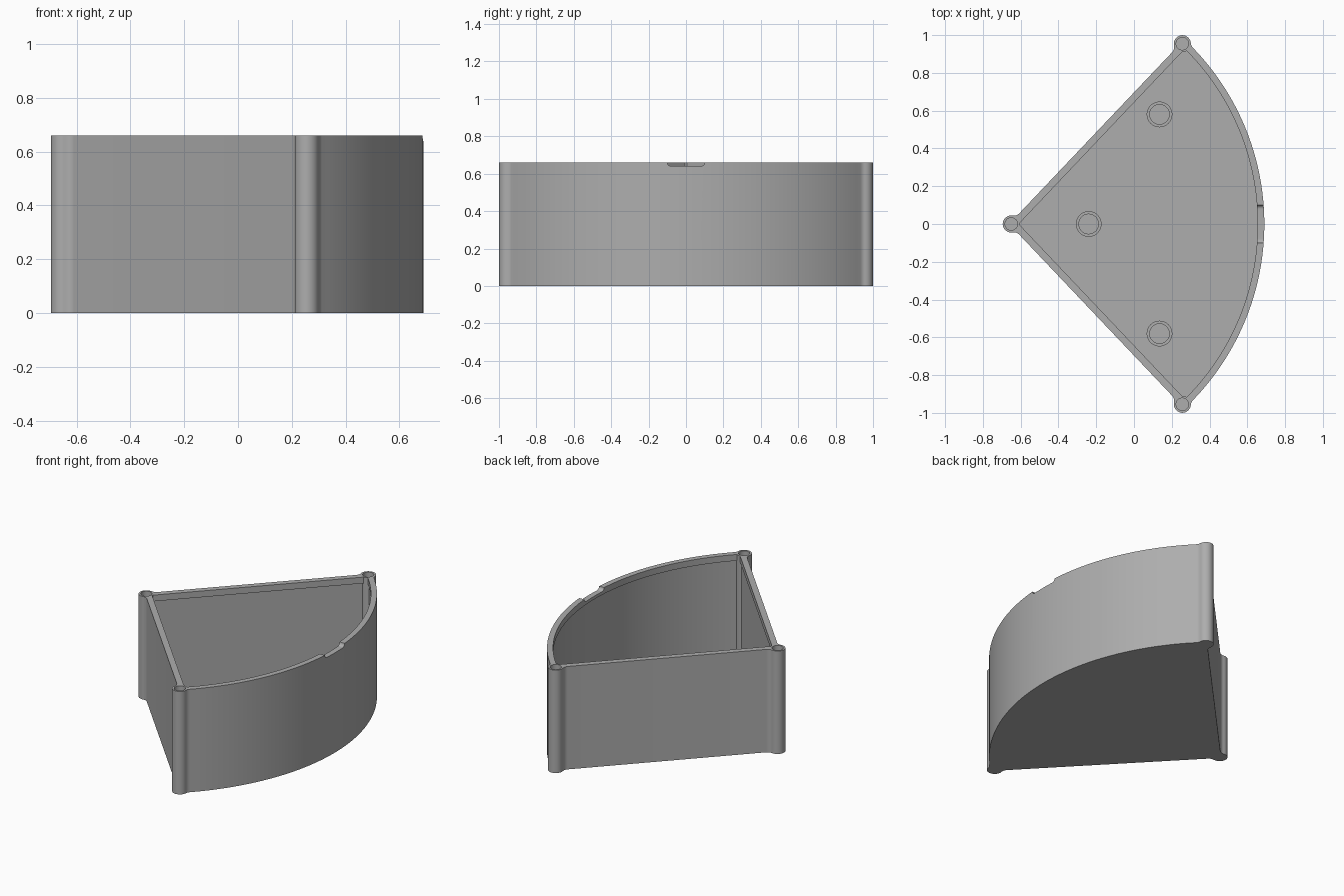
import bpy, bmesh
from math import sin, cos, radians, degrees, acos, asin, atan2, sqrt

if "Cube" in bpy.data.objects:
    bpy.data.objects.remove(bpy.data.objects["Cube"])

APEX_X, HALF = -0.65, 46.5        # sector tip and half of its opening angle
LENGTH, RADIUS = 1.316, 1.34      # tip to corner post, tip to curved wall
POST, FILLET = 0.045, 0.04
OUT, IN, WALL = 0.008, 0.029, 0.035
HEIGHT, FLOOR, LIP = 0.66, 0.035, 0.04

grey = bpy.data.materials.new("plain_grey")
grey.use_nodes = True
grey.diffuse_color = (0.42, 0.42, 0.42, 1)
grey.node_tree.nodes["Principled BSDF"].inputs["Base Color"].default_value = grey.diffuse_color


def arc(cx, cy, r, start, end, steps):
    angles = [radians(start + (end - start) * i / steps) for i in range(steps + 1)]
    return [(cx + r * cos(a), cy + r * sin(a)) for a in angles]


def meeting(big, small):
    """Angle below the side line where a circle round the tip meets one round the post."""
    return acos((LENGTH ** 2 + big ** 2 - small ** 2) / (2 * LENGTH * big))


def whole(half):
    """Turn a half outline, laid along the side line, into the mirrored full outline."""
    c, s = cos(radians(HALF)), sin(radians(HALF))
    pts = [(APEX_X + a * c - b * s, a * s + b * c) for a, b in half]
    return pts + [(x, -y) for x, y in pts[-2:0:-1]]


def outer_outline():
    reach = POST + FILLET
    side = OUT + FILLET
    along = sqrt(reach ** 2 - side ** 2)
    tilt = degrees(asin(side / reach))
    t = meeting(RADIUS + FILLET, reach)
    fx, fy = (RADIUS + FILLET) * cos(t), -(RADIUS + FILLET) * sin(t)
    turn = degrees(atan2(fy, fx - LENGTH))
    half = arc(0, 0, POST, 180 - HALF, tilt, 12)
    half += arc(along, side, FILLET, 180 + tilt, 270, 6)[1:]
    half += arc(LENGTH - along, side, FILLET, 270, 360 - tilt, 6)
    half += arc(LENGTH, 0, POST, 180 - tilt, turn, 20)[1:]
    half += arc(fx, fy, FILLET, 180 + turn, 180 - degrees(t), 5)[1:]
    half += arc(0, 0, RADIUS, -degrees(t), -HALF, 32)[1:]
    return whole(half)


def inner_outline(grow=0.0):
    side, big = IN - grow, RADIUS - WALL + grow
    tilt = degrees(asin(side / POST))
    t = meeting(big, POST)
    turn = degrees(atan2(-big * sin(t), big * cos(t) - LENGTH)) % 360
    half = arc(0, 0, POST, -HALF, -tilt, 3)
    half += arc(LENGTH, 0, POST, 180 + tilt, turn, 6)
    half += arc(0, 0, big, -degrees(t), -HALF, 32)[1:]
    return whole(half)


def prism(name, outline, z0, z1):
    bm = bmesh.new()
    base = bm.faces.new([bm.verts.new((x, y, z0)) for x, y in outline])
    top = bmesh.ops.extrude_face_region(bm, geom=[base])["geom"]
    bmesh.ops.translate(bm, vec=(0, 0, z1 - z0),
                        verts=[g for g in top if isinstance(g, bmesh.types.BMVert)])
    bmesh.ops.recalc_face_normals(bm, faces=bm.faces)
    mesh = bpy.data.meshes.new(name)
    bm.to_mesh(mesh)
    bm.free()
    obj = bpy.data.objects.new(name, mesh)
    bpy.context.collection.objects.link(obj)
    mesh.materials.append(grey)
    return obj


def disc(name, x, y, r, z0, z1):
    return prism(name, arc(x, y, r, 0, 360, 40)[:-1], z0, z1)


def select(obj):
    bpy.ops.object.select_all(action='DESELECT')
    obj.select_set(True)
    bpy.context.view_layer.objects.active = obj


def cut(obj, cutter):
    mod = obj.modifiers.new("cut", 'BOOLEAN')
    mod.operation, mod.solver, mod.object = 'DIFFERENCE', 'EXACT', cutter
    select(obj)
    bpy.ops.object.modifier_apply(modifier=mod.name)
    bpy.data.objects.remove(cutter)


def smooth(obj):
    select(obj)
    bpy.ops.object.shade_smooth_by_angle(angle=radians(30))


# Sector-shaped box, hollowed, with a slightly thicker lip round the rim
box = prism("sector_box", outer_outline(), 0, HEIGHT)
cut(box, prism("lip_cutter", inner_outline(), HEIGHT - 2 * LIP, HEIGHT + 0.1))
cut(box, prism("cavity_cutter", inner_outline(0.008), FLOOR, HEIGHT - LIP))

# Blind holes in the three corner posts
px, py = APEX_X + LENGTH * cos(radians(HALF)), LENGTH * sin(radians(HALF))
for x, y in ((APEX_X, 0), (px, py), (px, -py)):
    cut(box, disc("post_hole_cutter", x, y, 0.033, HEIGHT - 0.2, HEIGHT + 0.1))

# Shallow finger notch with rounded lower corners in the curved rim
notch = arc(-0.08, 0.66, 0.02, 180, 270, 5) + arc(0.08, 0.66, 0.02, 270, 360, 5)
notch += [(0.1, 0.75), (-0.1, 0.75)]
cutter = prism("notch_cutter", notch, 0.6, 0.8)
for v in cutter.data.vertices:
    v.co = (v.co.z, v.co.x, v.co.y)
cut(box, cutter)
smooth(box)

# Low ring bosses on the floor
for name, x, y in (("tip", -0.24, 0), ("left", 0.135, 0.58), ("right", 0.135, -0.58)):
    boss = disc("floor_boss_" + name, x, y, 0.068, FLOOR - 0.005, FLOOR + 0.06)
    cut(boss, disc("boss_hole_cutter", x, y, 0.052, FLOOR + 0.001, FLOOR + 0.1))
    smooth(boss)
